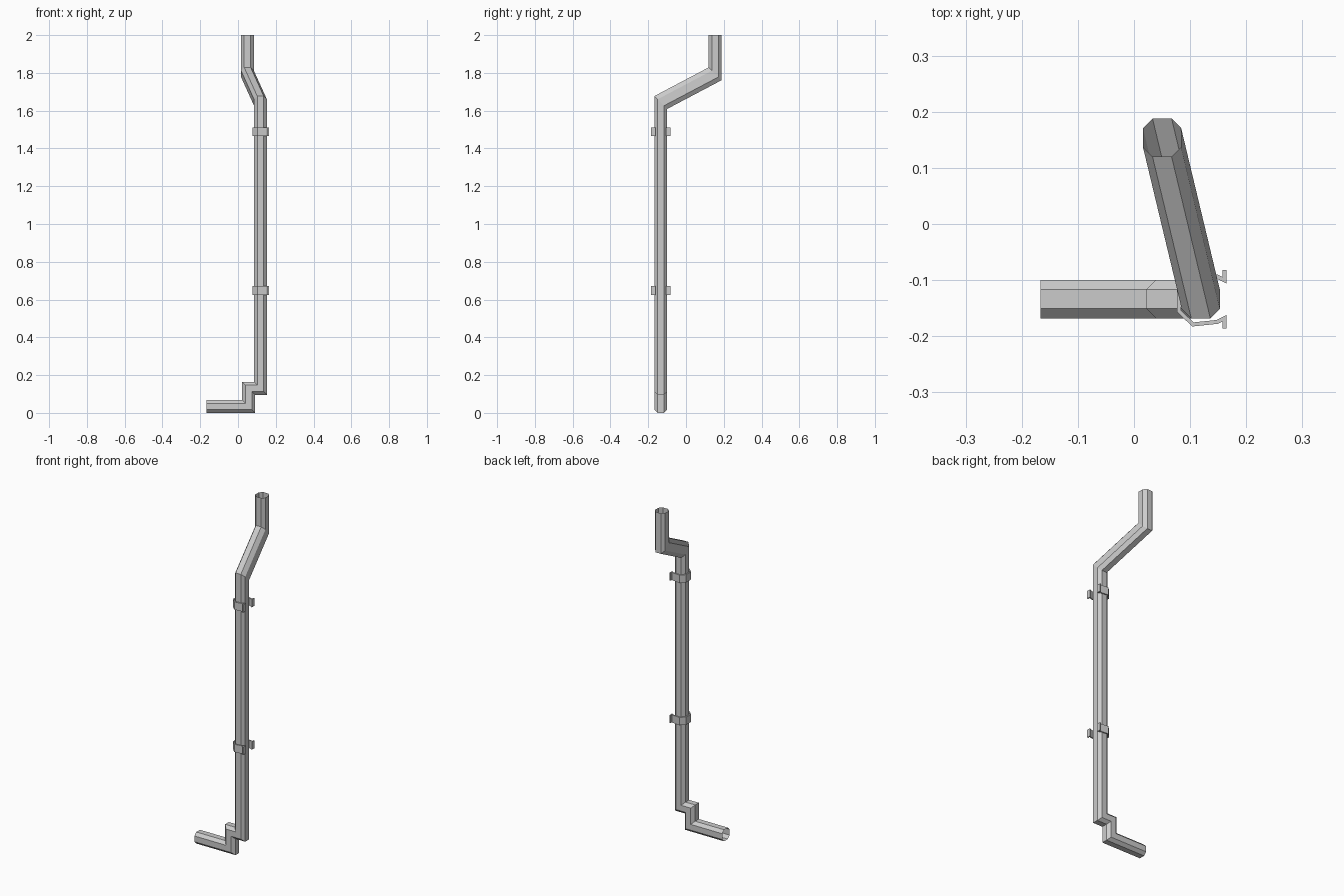
import bpy, bmesh
from mathutils import Vector

if "Cube" in bpy.data.objects:
    bpy.data.objects.remove(bpy.data.objects["Cube"])

R, C = 0.034, 0.017   # pipe half width, half flat
PROFILE = [(R, -C), (R, C), (C, R), (-C, R), (-R, C), (-R, -C), (-C, -R), (C, -R)]


def finish(bm, name):
    bmesh.ops.recalc_face_normals(bm, faces=bm.faces)
    mesh = bpy.data.meshes.new(name)
    bm.to_mesh(mesh)
    bm.free()
    obj = bpy.data.objects.new(name, mesh)
    bpy.context.collection.objects.link(obj)
    return obj


# Drainpipe: octagonal profile swept through mitred rings (centre, u axis, v axis)
X, Y = (1, 0, 0), (0, 1, 0)
MITRE_X, MITRE_Y = (1, 0, -1), (0, 1, -1)
RINGS = [
    ((0.050, 0.154, 2.000), X, Y),
    ((0.050, 0.154, 1.795), X, MITRE_Y),
    ((0.119, -0.134, 1.643), X, MITRE_Y),
    ((0.119, -0.134, 0.130), MITRE_X, Y),
    ((0.056, -0.134, 0.130), MITRE_X, Y),
    ((0.056, -0.134, 0.034), MITRE_X, Y),
    ((-0.167, -0.134, 0.034), (0, 0, -1), Y),
]
bm = bmesh.new()
prev = None
for c, u, v in RINGS:
    ring = [bm.verts.new(Vector(c) + Vector(u) * a + Vector(v) * b) for a, b in PROFILE]
    if prev:
        for i in range(8):
            j = (i + 1) % 8
            bm.faces.new((prev[i], prev[j], ring[j], ring[i]))
    prev = ring
finish(bm, "drainpipe")

# Wall brackets: mirrored strap outline around the pipe, with bent feet
HALF = [(0.161, -0.052), (0.161, -0.034), (0.148, -0.0405), (0.105, -0.045), (0.080, -0.021)]
STRAP = HALF + [(x, -y) for x, y in reversed(HALF)]


def bracket(name, z, h=0.046):
    bm = bmesh.new()
    rows = [[bm.verts.new((x, y - 0.134, z + s * h / 2)) for x, y in STRAP] for s in (-1, 1)]
    for i in range(len(STRAP) - 1):
        bm.faces.new((rows[0][i], rows[0][i + 1], rows[1][i + 1], rows[1][i]))
    obj = finish(bm, name)
    mod = obj.modifiers.new("thickness", 'SOLIDIFY')
    mod.thickness = 0.007
    mod.offset = 0
    mod.use_even_offset = True


bracket("upper_bracket", 1.489)
bracket("lower_bracket", 0.648)
